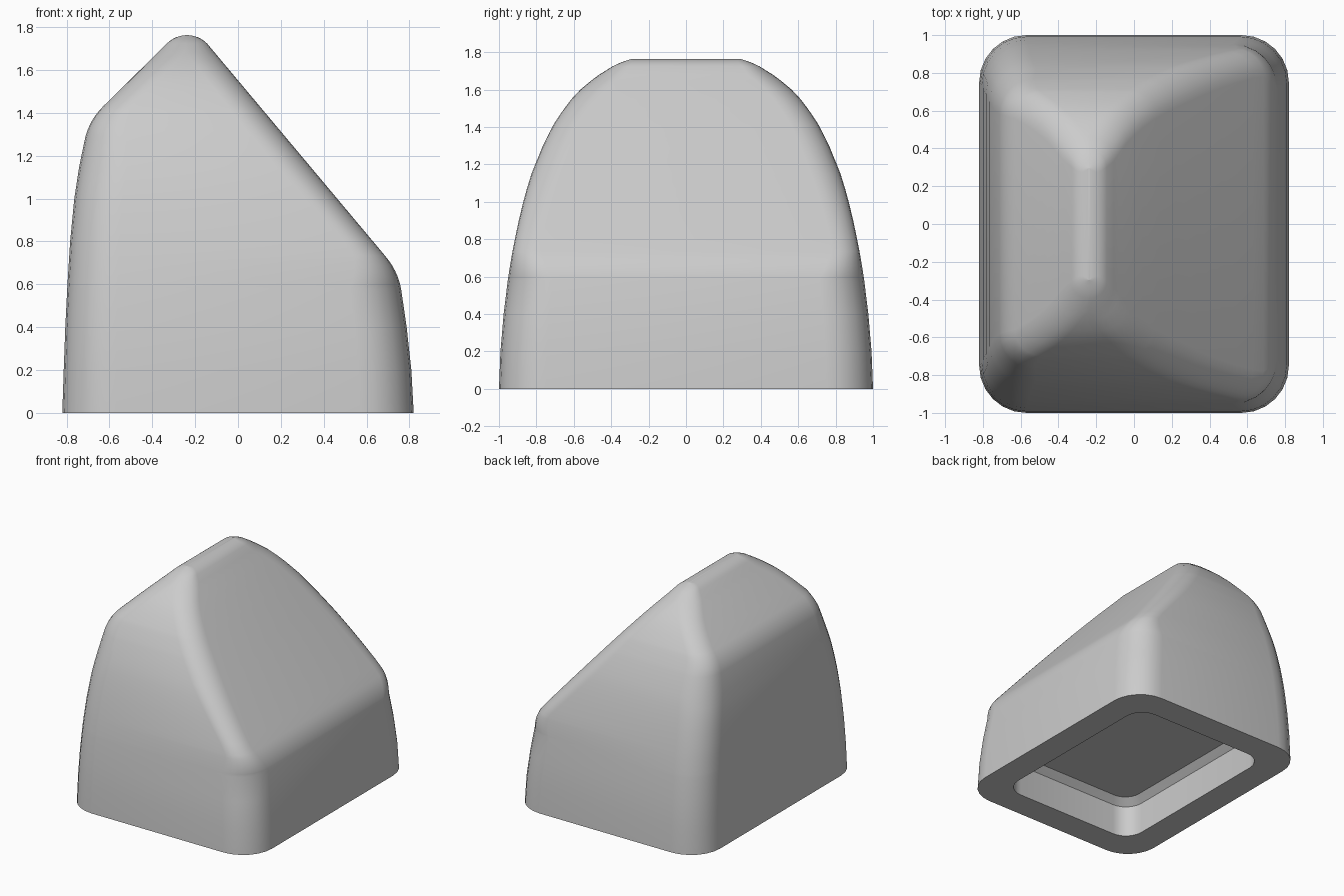
import bpy, bmesh, math

if "Cube" in bpy.data.objects:
    bpy.data.objects.remove(bpy.data.objects["Cube"])


def interp(table, z):
    # smooth cubic interpolation through (z, value) pairs
    n = len(table)

    def slope(i):
        a, b = table[max(i - 1, 0)], table[min(i + 1, n - 1)]
        return (b[1] - a[1]) / (b[0] - a[0])

    z = min(max(z, table[0][0]), table[-1][0])
    i = 0
    while i < n - 2 and z > table[i + 1][0]:
        i += 1
    (z0, v0), (z1, v1) = table[i], table[i + 1]
    h = z1 - z0
    t = (z - z0) / h
    return ((2*t**3 - 3*t*t + 1) * v0 + (t**3 - 2*t*t + t) * h * slope(i)
            + (3*t*t - 2*t**3) * v1 + (t**3 - t*t) * h * slope(i + 1))


def linear(table, z):
    for (z0, v0), (z1, v1) in zip(table, table[1:]):
        if z <= z1:
            return v0 + (v1 - v0) * (z - z0) / (z1 - z0)
    return table[-1][1]


def bend(a, b, c, steps=6):
    # rounded corner between two straight runs
    return [tuple((1-t)**2 * p + 2*t*(1-t) * q + t*t * r for p, q, r in zip(a, b, c))
            for t in (k / steps for k in range(steps + 1))]


def rounded_loop(x0, x1, y, r0, r1, z, seg=6):
    # rounded rectangle, separate radii for the left and right corners
    pts = []
    for cx, cy, r, start in ((x1 - r1, y - r1, r1, 0), (x0 + r0, y - r0, r0, 90),
                             (x0 + r0, -y + r0, r0, 180), (x1 - r1, -y + r1, r1, 270)):
        for k in range(seg + 1):
            a = math.radians(start + 90 * k / seg)
            pts.append((cx + r * math.cos(a), cy + r * math.sin(a), z))
    return pts


# front outline as (z, x): curved sides, sloping planes, rounded ridge
TOP = 1.763
ridge = [(math.cos(a), math.sin(a)) for a in (math.radians(7.5 * k) for k in range(8))]
R = 0.132
left = [(z, interp([(0, -.82), (.4, -.806), (.7, -.79), (.9, -.775), (1.1, -.75), (1.29, -.712)], z))
        for z in (0, .2, .4, .6, .8, 1.0, 1.15)]
left += bend((1.29, -.712), (1.37, -.69), (1.43, -.63))
left += [(TOP - R + R * c, -.238 - R * s) for c, s in reversed(ridge[:7])]
right = [(0, .82), (.2, .809), (.4, .787)]
right += bend((.58, .761), (.665, .745), (.735, .685))
right += [(TOP - R + R * c, -.238 + R * s) for c, s in reversed(ridge[:7])]

half_depth = [(0, 1), (.2, .992), (.4, .975), (.6, .95), (.8, .915), (1, .87), (1.2, .808),
              (1.4, .715), (1.5, .65), (1.6, .565), (1.7, .435), (1.74, .36), (TOP, .295)]
left_radius = [(0, .25), (1.2, .22), (1.43, .14), (TOP, .12)]
right_radius = [(0, .25), (.58, .24), (.75, .14), (1.2, .16), (TOP, .13)]

levels = sorted({round(z, 3) for z in [p[0] for p in left + right]
                 + [.9, 1.07, 1.5, 1.55, 1.6, 1.65, 1.68]})
levels = [z for z in levels if z < TOP - .0005] + [TOP - .0003]

loops = []
# underside pocket, from its ceiling down to the rim
for z, inset, r in ((.30, .27, .13), (.25, .22, .15), (0, .22, .15)):
    loops.append(rounded_loop(-.82 + inset, .82 - inset, 1 - inset, r, r, z))
# outer shell, from the rim up to the ridge
for z in levels:
    x0, x1 = linear(left, z), linear(right, z)
    limit = (x1 - x0) * .49
    loops.append(rounded_loop(x0, x1, interp(half_depth, z),
                              min(linear(left_radius, z), limit),
                              min(linear(right_radius, z), limit), z))

bm = bmesh.new()
rings = [[bm.verts.new(p) for p in loop] for loop in loops]
for a, b in zip(rings, rings[1:]):
    for i in range(len(a)):
        j = (i + 1) % len(a)
        bm.faces.new((a[i], a[j], b[j], b[i]))
bm.faces.new(list(reversed(rings[0])))
bm.faces.new(rings[-1])
bmesh.ops.recalc_face_normals(bm, faces=bm.faces)
mesh = bpy.data.meshes.new("sloped_cap")
bm.to_mesh(mesh)
bm.free()

cap = bpy.data.objects.new("sloped_cap", mesh)
bpy.context.collection.objects.link(cap)
bpy.context.view_layer.objects.active = cap
cap.select_set(True)
bpy.ops.object.shade_smooth_by_angle(angle=math.radians(30))
